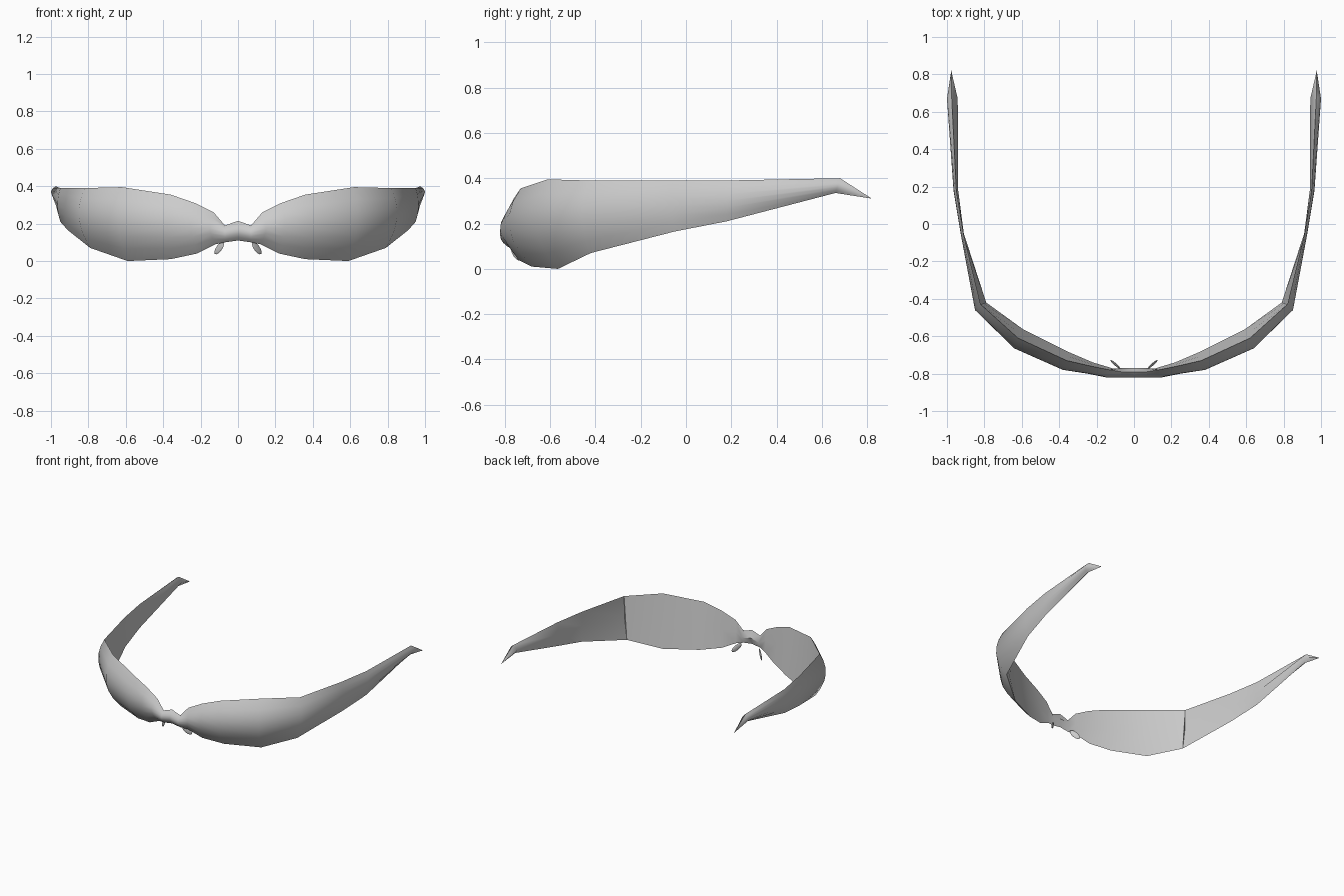
import bpy
import bmesh
import math
from mathutils import Vector, Matrix

default_cube = bpy.data.objects.get("Cube")
if default_cube:
    bpy.data.objects.remove(default_cube, do_unlink=True)


def make_material(name, colour):
    material = bpy.data.materials.new(name)
    material.use_nodes = True
    material.diffuse_color = colour
    shader = material.node_tree.nodes["Principled BSDF"]
    shader.inputs["Base Color"].default_value = colour
    return material


grey = make_material("plain grey", (0.6, 0.6, 0.6, 1))


def finish(name, bm, angle):
    """Turn the bmesh into a mirrored, shaded object."""
    bmesh.ops.recalc_face_normals(bm, faces=bm.faces)
    mesh = bpy.data.meshes.new(name)
    bm.to_mesh(mesh)
    bm.free()
    mesh.materials.append(grey)
    part = bpy.data.objects.new(name, mesh)
    bpy.context.collection.objects.link(part)
    mirror = part.modifiers.new("mirror", "MIRROR")
    mirror.use_clip = True
    bpy.ops.object.select_all(action="DESELECT")
    bpy.context.view_layer.objects.active = part
    part.select_set(True)
    bpy.ops.object.shade_smooth_by_angle(angle=math.radians(angle))
    return part


def section(top, outer, bottom, inset, steps=6):
    """Bowed outer profile from top edge to bottom edge, closed by an inner point."""
    top, bottom = Vector(top), Vector(bottom)
    middle = (top + bottom) / 2
    bulge = Vector((*outer, middle.z)) - middle
    ring = []
    for i in range(steps + 1):
        t = i / steps
        ring.append(top.lerp(bottom, t) + bulge * 4 * t * (1 - t))
    ring.append(middle - bulge.normalized() * inset)
    return ring


# Sections from the bridge, along the lens, to the arm tip:
# top edge, outermost point in plan, bottom edge, inner inset (negative is hollow)
hinge = ((.82, -.43, .39), (.85, -.46), (.79, -.42, .07))
stations = [
    ((0, -.79, .215), (0, -.82), (0, -.79, .11), .02),
    ((.07, -.79, .19), (.07, -.82), (.07, -.79, .1), .02),
    ((.13, -.78, .26), (.15, -.82), (.12, -.77, .09), 0),
    ((.23, -.76, .31), (.25, -.8), (.22, -.74, .04), 0),
    ((.36, -.73, .355), (.38, -.78), (.36, -.68, .01), 0),
    ((.62, -.61, .395), (.64, -.665), (.59, -.565, 0), 0),
    (*hinge, 0),
    (*hinge, -.025),
    ((.91, -.06, .39), (.925, -.06), (.91, -.05, .165), -.005),
    ((.95, .18, .39), (.965, .18), (.95, .18, .21), .01),
    ((.975, .68, .4), (1, .67), (.97, .66, .335), .03),
]

# Wraparound shell: bridge, lens and arm in one lofted skin
bm = bmesh.new()
rings = [[bm.verts.new(p) for p in section(*s)] for s in stations]
for a, b in zip(rings, rings[1:]):
    count = len(a)
    for i in range(count):
        j = (i + 1) % count
        bm.faces.new((a[i], a[j], b[j], b[i]))

# Pointed arm tip
tip = bm.verts.new((.977, .82, .31))
last = rings[-1]
for i in range(len(last)):
    bm.faces.new((last[i], last[(i + 1) % len(last)], tip))
bmesh.ops.remove_doubles(bm, verts=bm.verts, dist=0.0005)
finish("wraparound_frame", bm, 40)

# Thin oval nose pads, slanting down and back from the bridge
along = Vector((.6, .5, -.75)).normalized()
normal = Vector((.7, -.6, 0))
normal = (normal - along * normal.dot(along)).normalized()
across = normal.cross(along)
basis = Matrix((along, across, normal)).transposed().to_4x4()
placement = Matrix.Translation((.1, -.75, .07)) @ basis @ Matrix.Diagonal((.045, .02, .006, 1))
bm = bmesh.new()
bmesh.ops.create_uvsphere(bm, u_segments=12, v_segments=8, radius=1, matrix=placement)
finish("nose_pads", bm, 60)
